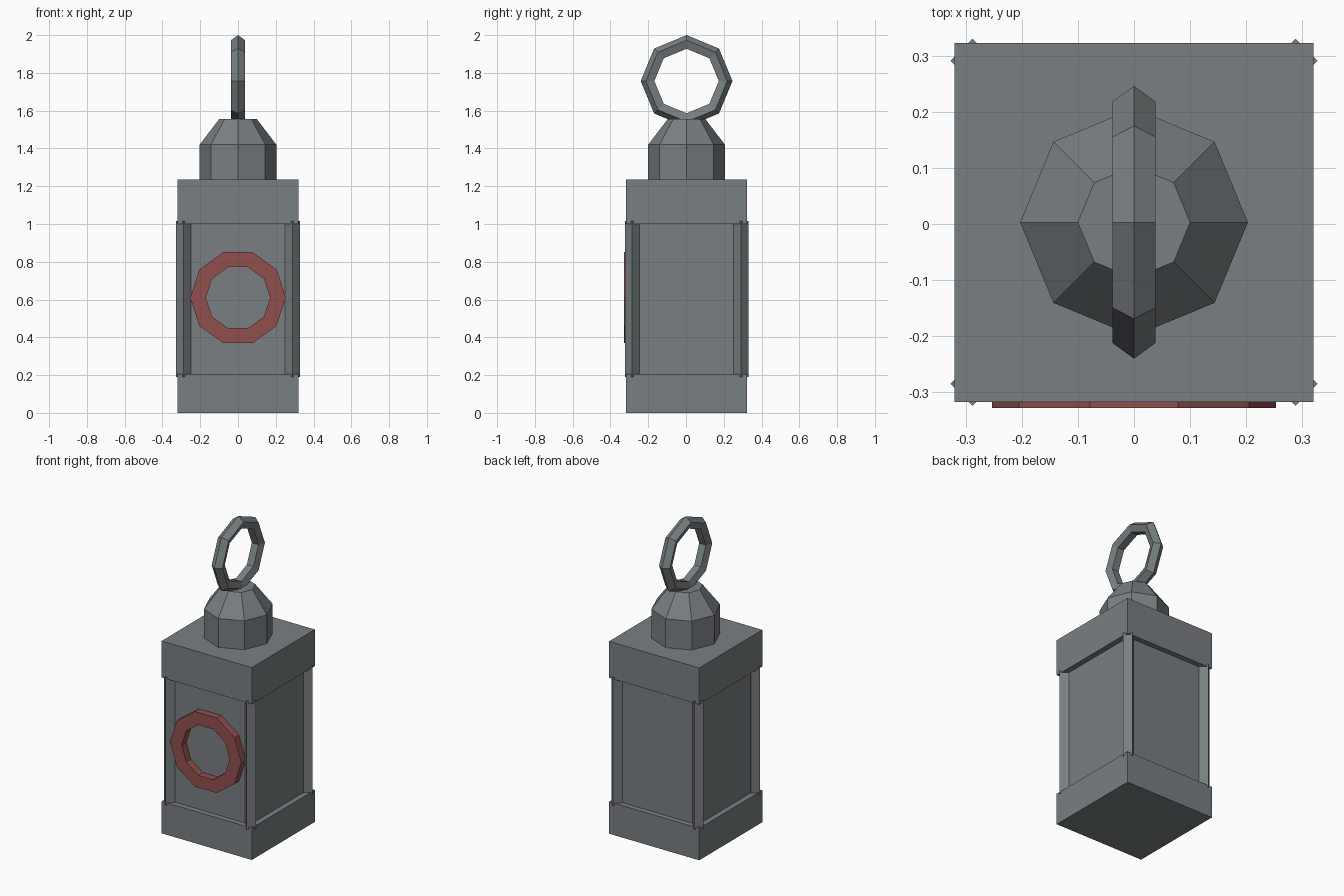
import bpy, bmesh
from math import cos, sin, pi, tau

cube = bpy.data.objects.get("Cube")
if cube:
    bpy.data.objects.remove(cube, do_unlink=True)

CY = 0.003  # body centre in y, balancing the front emblem


def material(name, rgb):
    m = bpy.data.materials.new(name)
    m.use_nodes = True
    m.diffuse_color = (*rgb, 1)
    m.node_tree.nodes["Principled BSDF"].inputs["Base Color"].default_value = (*rgb, 1)
    return m


GREY = material("iron grey", (0.19, 0.212, 0.223))
RED = material("dull red", (0.283, 0.078, 0.076))


def finish(name, bm, mat):
    bmesh.ops.recalc_face_normals(bm, faces=bm.faces)
    mesh = bpy.data.meshes.new(name)
    bm.to_mesh(mesh)
    bm.free()
    mesh.materials.append(mat)
    obj = bpy.data.objects.new(name, mesh)
    bpy.context.collection.objects.link(obj)
    return obj


def stack(name, sides, rings, centre=(0, CY), turn=0.0, mat=GREY):
    """Closed upright prism through (radius, z) rings."""
    bm = bmesh.new()
    loops = []
    for r, z in rings:
        loops.append([bm.verts.new((centre[0] + r * cos(turn + tau * i / sides),
                                    centre[1] + r * sin(turn + tau * i / sides), z))
                      for i in range(sides)])
    for low, high in zip(loops, loops[1:]):
        for i in range(sides):
            j = (i + 1) % sides
            bm.faces.new((low[i], low[j], high[j], high[i]))
    bm.faces.new(loops[0][::-1])
    bm.faces.new(loops[-1])
    return finish(name, bm, mat)


def hoop(name, segments, section, place, mat):
    """Sweep a closed (radius, depth) section round a circle."""
    bm = bmesh.new()
    loops = [[bm.verts.new(place(r * cos(tau * i / segments), r * sin(tau * i / segments), d))
              for r, d in section] for i in range(segments)]
    n = len(section)
    for i in range(segments):
        a, b = loops[i], loops[(i + 1) % segments]
        for k in range(n):
            m = (k + 1) % n
            bm.faces.new((a[k], b[k], b[m], a[m]))
    return finish(name, bm, mat)


def box(name, half, low, high):
    r = half * 2 ** 0.5
    return stack(name, 4, [(r, low), (r, high)], turn=pi / 4)


# Lantern body
box("base", 0.32, 0, 0.205)
box("panel_core", 0.285, 0.19, 1.01)
box("lid", 0.32, 1.0, 1.235)

# Diamond section corner posts
for sx, side in ((1, "left"), (-1, "right")):
    for sy, end in ((-1, "front"), (1, "back")):
        stack(f"{end}_{side}_post", 4, [(0.039, 0.19), (0.039, 1.015)],
              centre=(sx * 0.288, CY + sy * 0.288))

# Faceted cap
stack("cap", 8, [(0.203, 1.22), (0.203, 1.42), (0.1, 1.555)])

# Carrying ring with a five sided section
section = [(0.203 + 0.04 * cos(tau * k / 5), 0.04 * sin(tau * k / 5)) for k in range(5)]
hoop("carrying_ring", 8, section, lambda u, v, d: (d, CY + u, 1.757 + v), GREY)

# Front emblem ring
hoop("front_emblem_ring", 10,
     [(0.253, -0.328), (0.253, -0.275), (0.17, -0.275), (0.17, -0.328)],
     lambda u, v, d: (u, d, 0.61 + v), RED)
